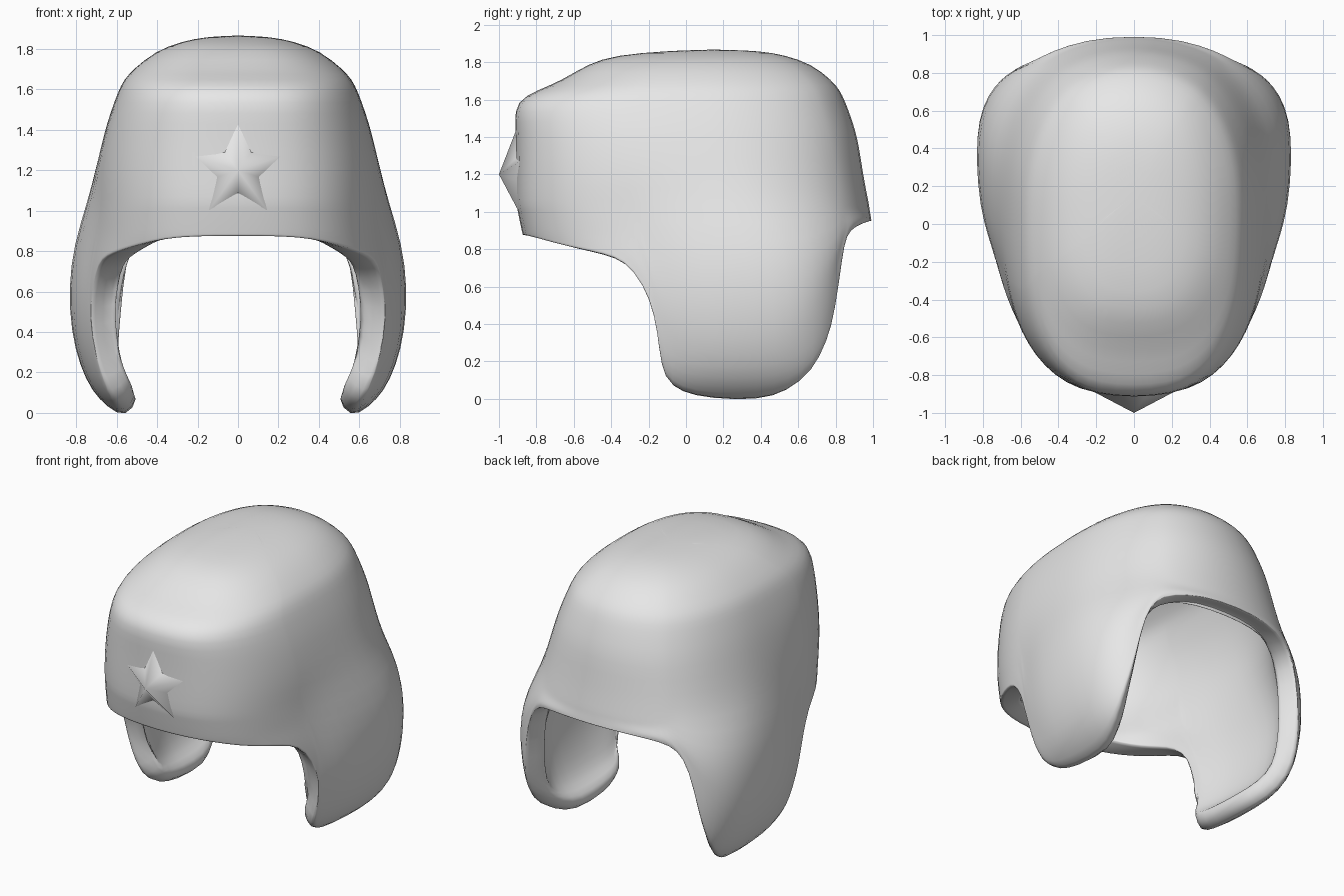
import bpy, bmesh, math

if "Cube" in bpy.data.objects:
    bpy.data.objects.remove(bpy.data.objects["Cube"])

grey = bpy.data.materials.new("pale_grey")
grey.diffuse_color = (0.8, 0.8, 0.8, 1)
grey.use_nodes = True
grey.node_tree.nodes["Principled BSDF"].inputs["Base Color"].default_value = grey.diffuse_color

# Height, half width, front y, back y, y of the widest point
LEVELS = [
    (1.86, 0.16, -0.10, 0.40, 0.15), (1.838, 0.28, -0.38, 0.53, 0.12),
    (1.79, 0.41, -0.53, 0.68, 0.10), (1.70, 0.52, -0.67, 0.79, 0.10),
    (1.65, 0.565, -0.80, 0.83, 0.10), (1.59, 0.595, -0.915, 0.86, 0.10),
    (1.48, 0.635, -0.92, 0.90, 0.12), (1.38, 0.665, -0.915, 0.93, 0.14),
    (1.20, 0.71, -0.915, 0.955, 0.18), (1.05, 0.75, -0.915, 0.985, 0.22),
    (0.95, 0.785, -0.895, 1.00, 0.25), (0.88, 0.81, -0.88, 0.95, 0.27),
    (0.72, 0.845, -0.82, 0.92, 0.31), (0.46, 0.845, -0.77, 0.905, 0.34),
    (0.20, 0.78, -0.76, 0.89, 0.36), (0.10, 0.725, -0.75, 0.86, 0.36),
    (0.02, 0.64, -0.75, 0.83, 0.36), (-0.03, 0.56, -0.75, 0.80, 0.36),
    (-0.08, 0.47, -0.75, 0.78, 0.36),
]
# Angle around the hat (0 = front, 180 = back) and height of the lower edge
RIM = [(0, .87), (12, .87), (24, .855), (36, .825), (47, .795), (56, .77),
       (63, .73), (67.5, .60), (69.7, .43), (70.3, .24), (71.3, .08),
       (76, .01), (83, -.025), (91, -.035), (104, .015), (119, .12),
       (130, .29), (137, .45), (142, .74), (145, .87), (151, .92),
       (164, .945), (180, .95)]


def clamp01(t):
    return max(0.0, min(1.0, t))


def section(z):
    """Interpolated section measures at height z."""
    for a, b in zip(LEVELS, LEVELS[1:]):
        if z >= b[0]:
            t = (a[0] - z) / (a[0] - b[0])
            return [p + (q - p) * t for p, q in zip(a, b)]
    return LEVELS[-1]


def shell_point(angle, z):
    _, w, front, back, mid = section(z)
    s, c = math.sin(math.radians(angle)), math.cos(math.radians(angle))
    # The front is boxy, the back round above and boxy at the flaps
    n = 2.7 if c > 0 else 2.2 + 0.8 * clamp01((1.0 - z) / 0.2)
    x = w * math.copysign(abs(s) ** (2 / n), s) if abs(s) > 1e-6 else 0
    y = mid + ((front if c > 0 else back) - mid) * abs(c) ** (2 / n)
    # The low sides narrow towards the front
    t = clamp01((0.25 - y) / 0.55)
    pinch = 0.10 * clamp01((1.25 - z) / 0.37)
    return (x * (1 - pinch * t * t * (3 - 2 * t)), y, z)


def make_object(name, bm):
    bmesh.ops.recalc_face_normals(bm, faces=bm.faces)
    mesh = bpy.data.meshes.new(name)
    bm.to_mesh(mesh)
    bm.free()
    mesh.materials.append(grey)
    mesh.shade_smooth()
    ob = bpy.data.objects.new(name, mesh)
    bpy.context.collection.objects.link(ob)
    return ob


# Hat shell with crown, front panel and ear flaps
bm = bmesh.new()
ring = RIM + [(360 - a, z) for a, z in RIM[-2:0:-1]]
columns = []
for angle, low in ring:
    heights = [lv[0] for lv in LEVELS[:10]]
    heights += [1.05 + (low - 1.05) * f for f in (.2, .4, .6, .76, .88, .95, 1)]
    columns.append([bm.verts.new(shell_point(angle, z)) for z in heights])
pole = bm.verts.new((0, 0.15, 1.868))
for a, b in zip(columns, columns[1:] + columns[:1]):
    bm.faces.new((pole, a[0], b[0]))
    for i in range(len(a) - 1):
        bm.faces.new((a[i], a[i + 1], b[i + 1], b[i]))
hat = make_object("hat_shell", bm)

# Thin crown that thickens into a padded edge and padded flaps
padding = hat.vertex_groups.new(name="padding")
for v in hat.data.vertices:
    padding.add([v.index], 0.25 + 0.75 * clamp01((1.25 - v.co.z) / 0.35), 'REPLACE')
lining = hat.modifiers.new("thickness", 'SOLIDIFY')
lining.thickness = 0.13
lining.offset = -1
lining.vertex_group = "padding"
rounding = hat.modifiers.new("rounding", 'SUBSURF')
rounding.levels = rounding.render_levels = 1

# Raised star on the front panel
bm = bmesh.new()
tip = bm.verts.new((0, -1.0, 1.2))
points = []
for i in range(10):
    r = 0.245 if i % 2 == 0 else 0.115
    a = math.pi * i / 5
    x = r * math.sin(a)
    points.append(bm.verts.new((x, -0.905 + 0.5 * x * x, 1.2 + r * math.cos(a))))
for i in range(10):
    bm.faces.new((tip, points[i], points[(i + 1) % 10]))
make_object("front_star", bm)
